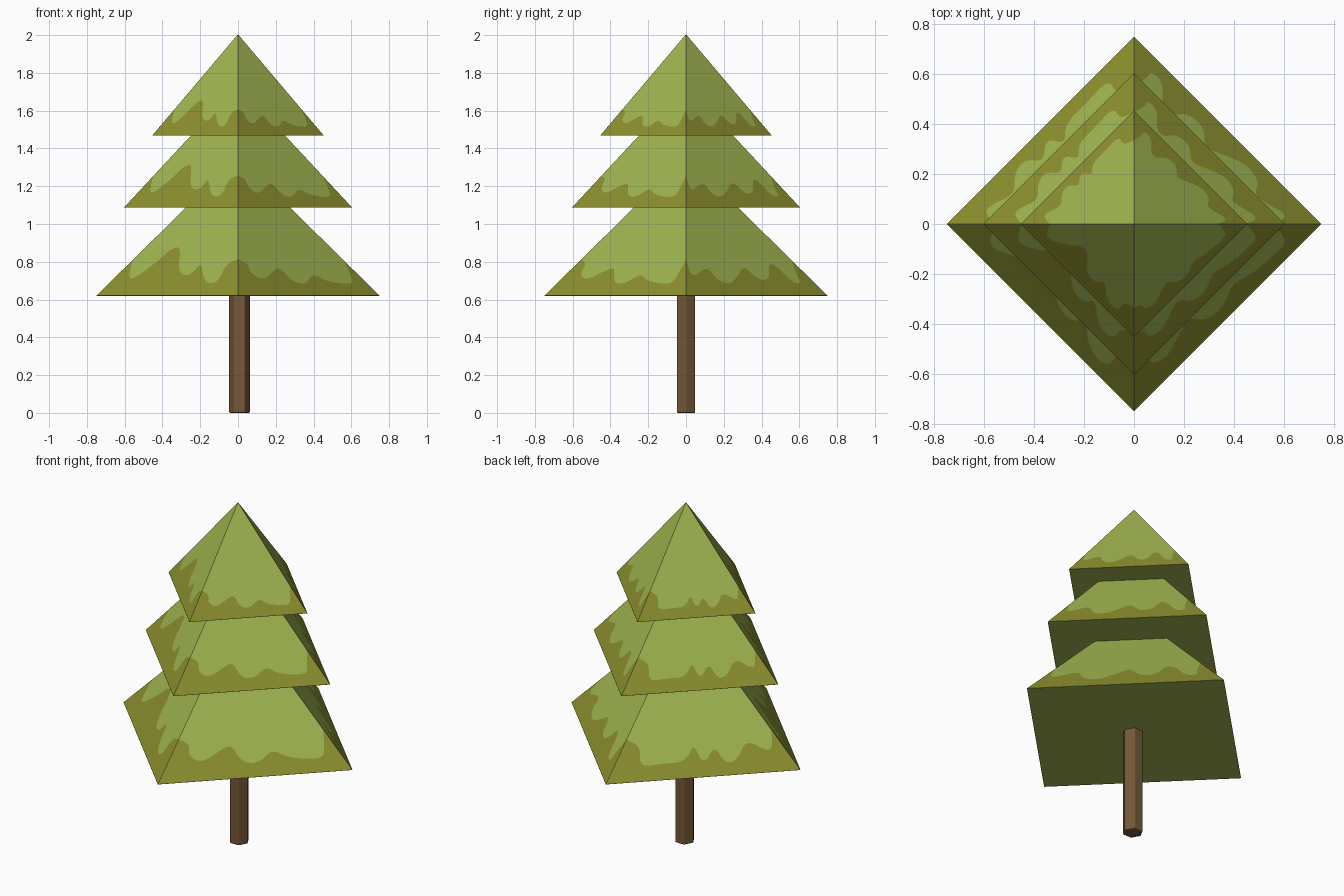
import bpy, bmesh, math
from mathutils import Vector

if "Cube" in bpy.data.objects:
    bpy.data.objects.remove(bpy.data.objects["Cube"])


def material(name, rgb):
    m = bpy.data.materials.new(name)
    lin = [(c / 255 / 12.92) if c < 10 else ((c / 255 + 0.055) / 1.055) ** 2.4 for c in rgb]
    m.diffuse_color = (*lin, 1)
    m.use_nodes = True
    m.node_tree.nodes["Principled BSDF"].inputs["Base Color"].default_value = m.diffuse_color
    return m


LIGHT = material("light_green", (160, 180, 80))
OLIVE = material("olive_green", (140, 144, 46))
BROWN = material("bark_brown", (118, 87, 55))

RIDGE = 0.26  # height fraction where the colour line meets every ridge

# Wavy colour line on each face: (position along face, height fraction)
WAVES = [
    [(.08, .17), (.15, .10), (.24, .24), (.29, .34), (.39, .35), (.50, .16), (.61, .14),
     (.66, .25), (.74, .09), (.84, .09), (.89, .23)],
    [(.09, .23), (.11, .16), (.20, .11), (.29, .17), (.37, .21), (.43, .10), (.52, .08),
     (.62, .16), (.69, .11), (.78, .09), (.89, .085), (.93, .15)],
    [(.05, .13), (.13, .18), (.20, .20), (.25, .11), (.34, .08), (.42, .14), (.52, .22),
     (.58, .11), (.67, .12), (.75, .23), (.81, .22), (.83, .09), (.90, .09), (.92, .16)],
    [(.12, .21), (.15, .09), (.28, .10), (.41, .10), (.46, .21), (.51, .07), (.59, .19),
     (.63, .07), (.70, .09), (.80, .21), (.90, .12), (.95, .18)],
]


def soften(pts, rounds=2):
    """Corner cutting that keeps both ends."""
    for _ in range(rounds):
        new = [pts[0]]
        for a, b in zip(pts, pts[1:]):
            new += [a.lerp(b, .25), a.lerp(b, .75)]
        pts = new + [pts[-1]]
    return pts


def finish(name, bm, mats, width, segments):
    bmesh.ops.recalc_face_normals(bm, faces=bm.faces)
    me = bpy.data.meshes.new(name)
    bm.to_mesh(me)
    bm.free()
    for m in mats:
        me.materials.append(m)
    for p in me.polygons:
        p.use_smooth = True
    ob = bpy.data.objects.new(name, me)
    bpy.context.collection.objects.link(ob)
    b = ob.modifiers.new("soft_edges", 'BEVEL')
    b.width, b.segments = width, segments
    b.limit_method, b.angle_limit = 'ANGLE', math.radians(30)
    b.harden_normals = True
    return ob


def tier(name, r, z0, apex, top):
    """Four-sided pyramid, corners on the axes, cut off at height top."""
    bm = bmesh.new()
    h = apex - z0
    corners = [Vector((-r, 0)), Vector((0, -r)), Vector((r, 0)), Vector((0, r))]
    tip = (top - z0) / h

    def vert(p, t):
        return bm.verts.new((p.x * (1 - t), p.y * (1 - t), z0 + t * h))

    base = [vert(c, 0) for c in corners]
    mid = [vert(c, RIDGE) for c in corners]
    if tip >= 1:
        peak = [vert(corners[0], 1)] * 4
    else:
        peak = [vert(c, tip) for c in corners]
    for i, wave in enumerate(WAVES):
        j = (i + 1) % 4
        line = soften([Vector((0, RIDGE))] + [Vector(p) for p in wave] + [Vector((1, RIDGE))])
        inner = [vert(corners[i].lerp(corners[j], u), t) for u, t in line[1:-1]]
        wavy = [mid[i]] + inner + [mid[j]]
        # olive fringe below the line, light green above
        bm.faces.new([base[i], base[j]] + wavy[::-1]).material_index = 1
        crown = [peak[j]] if tip >= 1 else [peak[j], peak[i]]
        bm.faces.new(wavy + crown)
    bm.faces.new(base[::-1])  # underside
    return finish(name, bm, [LIGHT, OLIVE], 0.008, 2)


# Foliage tiers
tier("lower_foliage", .751, .62, 1.36, 1.11)
tier("middle_foliage", .605, 1.087, 1.737, 1.49)
tier("top_foliage", .455, 1.468, 2.005, 2.005)

# Hexagonal trunk
bm = bmesh.new()
bmesh.ops.create_cone(bm, cap_ends=True, segments=6, radius1=.056, radius2=.056, depth=.64)
turn = 0 if any(abs(v.co.y) < 1e-4 for v in bm.verts) else math.radians(30)
trunk = finish("trunk", bm, [BROWN], 0.006, 2)
trunk.location = (.008, 0, .32)
trunk.rotation_euler.z = turn
